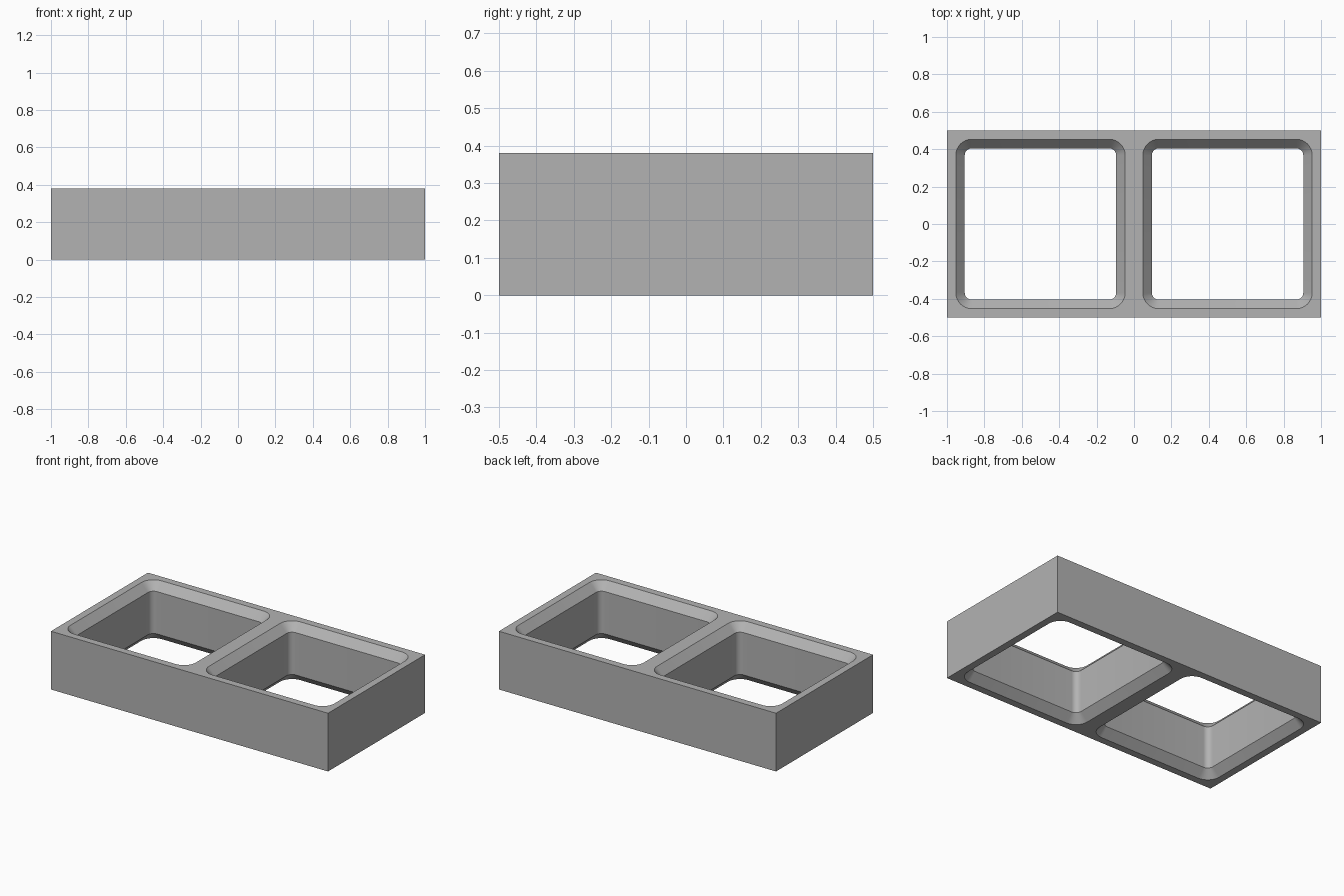
import bpy, bmesh, math
from mathutils import Vector

cube = bpy.data.objects.get("Cube")
if cube:
    bpy.data.objects.remove(cube, do_unlink=True)

HEIGHT = 0.38
RIM, WALL = 0.453, 0.405       # half widths of an opening at its rim and inside
CHAMFER = 0.052                # depth of the chamfer, top and bottom
RADIUS = 0.038                 # corner radius inside
STEPS = 8                      # segments per rounded corner

grey = bpy.data.materials.new("plain grey")
grey.use_nodes = True
colour = (0.45, 0.45, 0.45, 1)
grey.diffuse_color = colour
grey.node_tree.nodes["Principled BSDF"].inputs["Base Color"].default_value = colour


def make_object(name, bm):
    bmesh.ops.recalc_face_normals(bm, faces=bm.faces)
    mesh = bpy.data.meshes.new(name)
    bm.to_mesh(mesh)
    bm.free()
    mesh.materials.append(grey)
    obj = bpy.data.objects.new(name, mesh)
    bpy.context.collection.objects.link(obj)
    return obj


def rounded_square(half, radius, cx, z):
    points = []
    for corner in range(4):
        mid = math.radians(45 + 90 * corner)
        sx = math.copysign(half - radius, math.cos(mid))
        sy = math.copysign(half - radius, math.sin(mid))
        for i in range(STEPS + 1):
            a = math.radians(90 * (corner + i / STEPS))
            points.append(Vector((cx + sx + radius * math.cos(a),
                                  sy + radius * math.sin(a), z)))
    return points


def opening_cutter(name, cx):
    # Rounded square lofted upwards, flaring at both ends past the faces
    inset = RIM - WALL
    over = 0.2                 # extra flare beyond the frame
    flare = inset * (1 + over)
    drop = CHAMFER * over
    levels = [(flare, -drop), (0, CHAMFER),
              (0, HEIGHT - CHAMFER), (flare, HEIGHT + drop)]
    bm = bmesh.new()
    rings = [[bm.verts.new(p) for p in rounded_square(WALL + g, RADIUS + g, cx, z)]
             for g, z in levels]
    n = len(rings[0])
    for low, high in zip(rings, rings[1:]):
        for i in range(n):
            j = (i + 1) % n
            bm.faces.new((low[i], low[j], high[j], high[i]))
    bm.faces.new(rings[0])
    bm.faces.new(rings[-1])
    cutter = make_object(name, bm)
    cutter.hide_render = True
    return cutter


# Solid block
bm = bmesh.new()
bmesh.ops.create_cube(bm, size=1)
for v in bm.verts:
    v.co = Vector((v.co.x * 2, v.co.y, (v.co.z + 0.5) * HEIGHT))
frame = make_object("double_frame", bm)

# Two chamfered openings, cut right through
cutters = [opening_cutter("right_opening_cutter", -0.5),
           opening_cutter("left_opening_cutter", 0.5)]
bpy.context.view_layer.objects.active = frame
for cutter in cutters:
    mod = frame.modifiers.new("opening", 'BOOLEAN')
    mod.operation = 'DIFFERENCE'
    mod.solver = 'EXACT'
    mod.object = cutter
    bpy.ops.object.modifier_apply(modifier=mod.name)
    bpy.data.objects.remove(cutter, do_unlink=True)

# Smooth rounded corners, sharp chamfer edges
bpy.ops.object.select_all(action='DESELECT')
frame.select_set(True)
bpy.ops.object.shade_smooth_by_angle(angle=math.radians(30))
